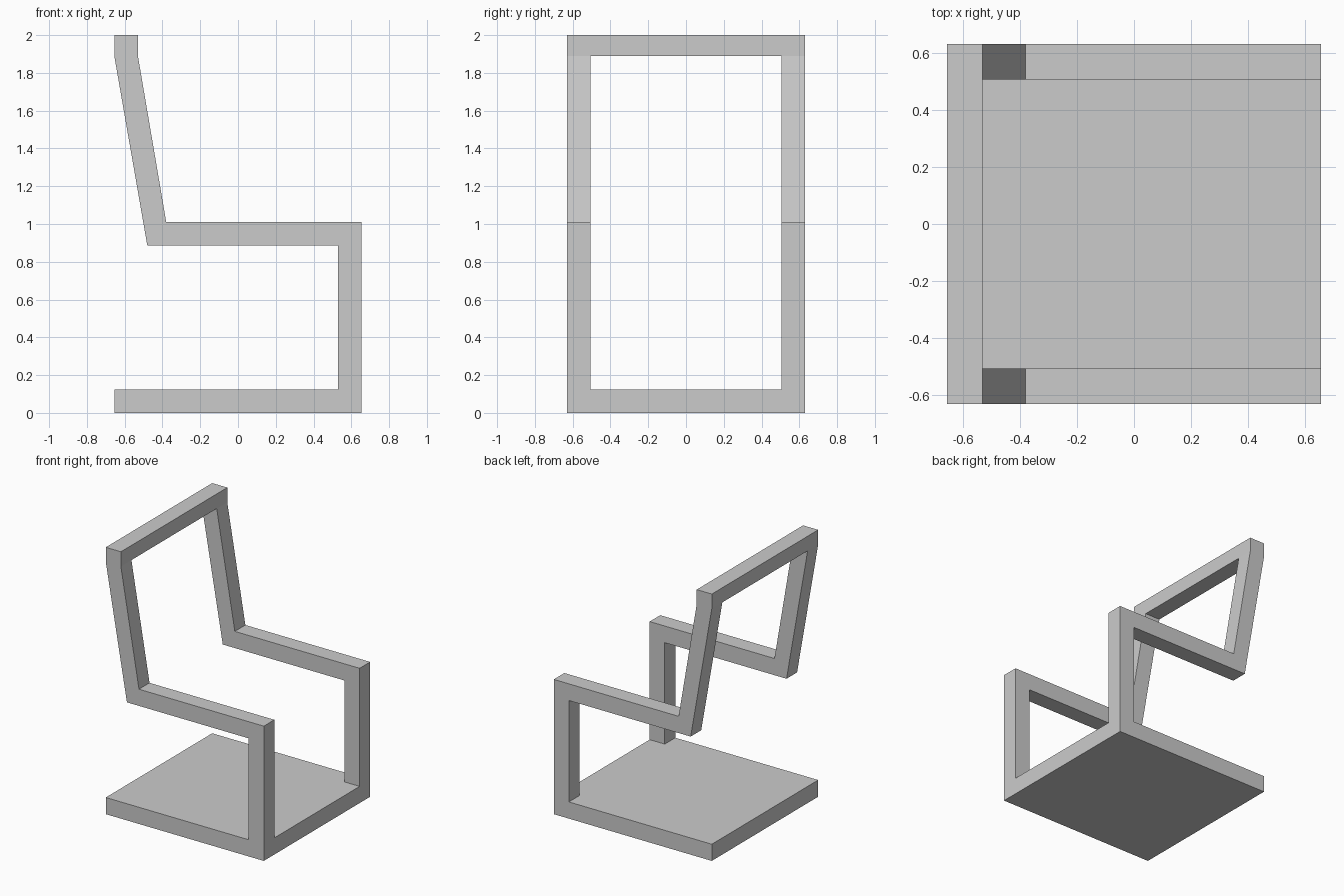
import bpy
import bmesh

cube = bpy.data.objects.get("Cube")
if cube:
    bpy.data.objects.remove(cube, do_unlink=True)

HALF_X, HALF_Y, HEIGHT = 0.655, 0.63, 2.0
BAR = 0.125                      # thickness of every bar and of the base
RAIL_Z = 1.89                    # underside of the top rail
SEAT_Z = 1.01                    # top of the seat bars

grey = bpy.data.materials.new("grey")
grey.use_nodes = True
colour = (0.6, 0.6, 0.6, 1)
grey.diffuse_color = colour
grey.node_tree.nodes["Principled BSDF"].inputs["Base Color"].default_value = colour


def extrude_profile(name, points, half_width):
    """Extrude an x-z outline evenly to both sides along y."""
    bm = bmesh.new()
    face = bm.faces.new([bm.verts.new((x, -half_width, z)) for x, z in points])
    side = bmesh.ops.extrude_face_region(bm, geom=[face])["geom"]
    verts = [v for v in side if isinstance(v, bmesh.types.BMVert)]
    bmesh.ops.translate(bm, verts=verts, vec=(0, 2 * half_width, 0))
    bmesh.ops.recalc_face_normals(bm, faces=bm.faces)
    mesh = bpy.data.meshes.new(name)
    bm.to_mesh(mesh)
    bm.free()
    mesh.materials.append(grey)
    obj = bpy.data.objects.new(name, mesh)
    bpy.context.collection.objects.link(obj)
    return obj


# Continuous S-shaped outline: base, front upright, seat, leaning back, top
inner = HALF_X - BAR
outline = [
    (-HALF_X, 0), (HALF_X, 0), (HALF_X, SEAT_Z), (-0.38, SEAT_Z),
    (-inner, RAIL_Z), (-inner, HEIGHT), (-HALF_X, HEIGHT), (-HALF_X, RAIL_Z),
    (-0.48, SEAT_Z - BAR), (inner, SEAT_Z - BAR), (inner, BAR), (-HALF_X, BAR),
]
frame = extrude_profile("chair_frame", outline, HALF_Y)

# Opening between the side bars, leaving the solid base and the top rail
opening = extrude_profile(
    "opening_cutter",
    [(-1, BAR), (1, BAR), (1, RAIL_Z), (-1, RAIL_Z)],
    HALF_Y - BAR,
)
opening.hide_render = True
cut = frame.modifiers.new("opening", "BOOLEAN")
cut.operation = "DIFFERENCE"
cut.solver = "EXACT"
cut.object = opening

bpy.context.view_layer.objects.active = frame
bpy.ops.object.modifier_apply(modifier=cut.name)
bpy.data.objects.remove(opening, do_unlink=True)
